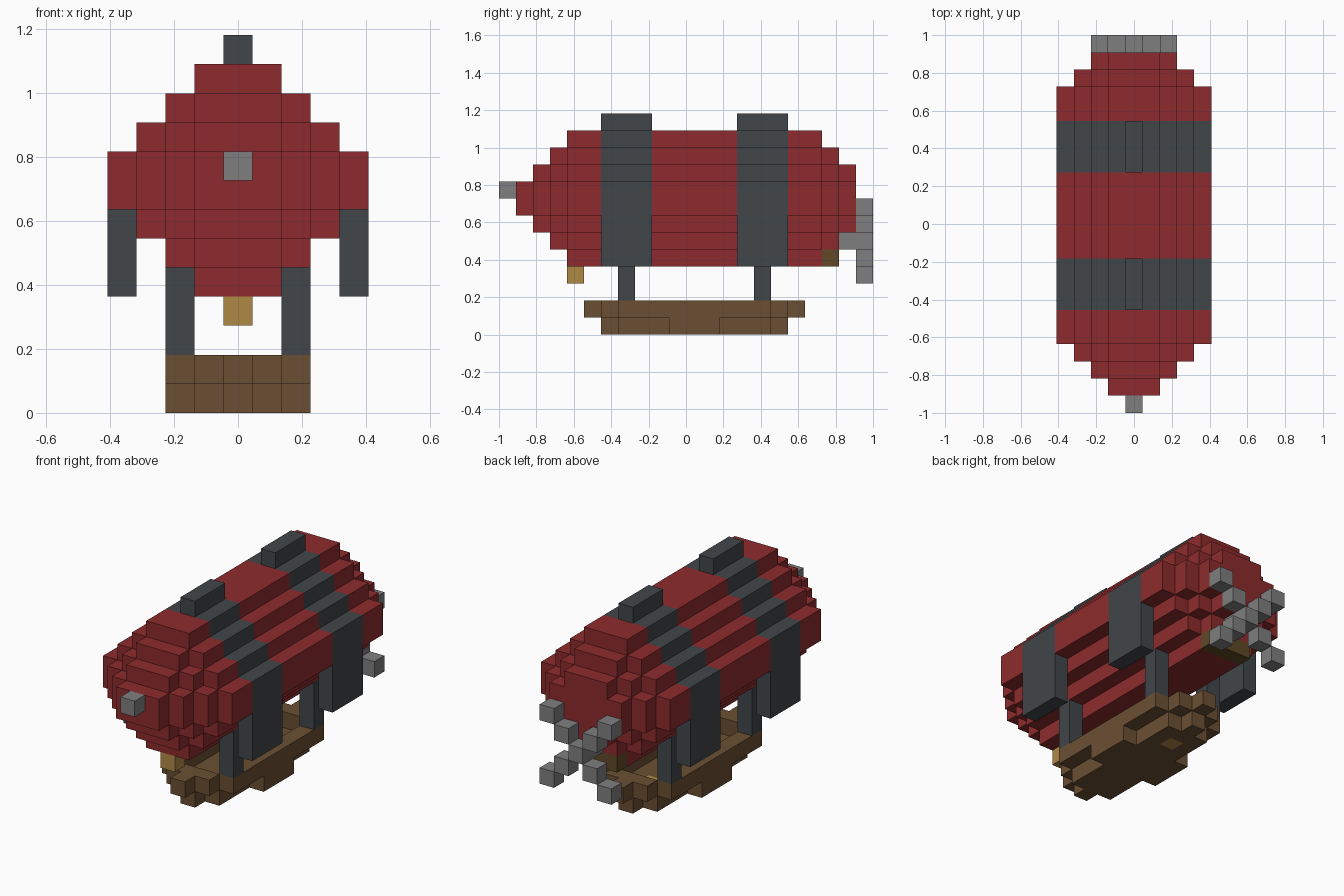
import bpy
import bmesh

cube = bpy.data.objects.get("Cube")
if cube:
    bpy.data.objects.remove(cube, do_unlink=True)

U = 1 / 11  # size of one block


def material(name, rgb):
    m = bpy.data.materials.new(name)
    m.use_nodes = True
    m.diffuse_color = (*rgb, 1)
    m.node_tree.nodes["Principled BSDF"].inputs["Base Color"].default_value = (*rgb, 1)
    return m


red = material("red", (0.27, 0.024, 0.026))
slate = material("slate", (0.053, 0.061, 0.068))
grey = material("grey", (0.212, 0.212, 0.212))
brown = material("brown", (0.147, 0.078, 0.033))
gold = material("gold", (0.434, 0.25, 0.06))
dark_wood = material("dark wood", (0.117, 0.065, 0.021))


def blocks(name, mat, boxes):
    """One object from boxes given as inclusive block ranges (x, y, z)."""
    bm = bmesh.new()
    for box in boxes:
        lo = [a for a, b in box]
        hi = [b + 1 for a, b in box]
        verts = bmesh.ops.create_cube(bm, size=1)["verts"]
        for v in verts:
            p = [hi[i] if v.co[i] > 0 else lo[i] for i in range(3)]
            v.co = ((p[0] - 0.5) * U, p[1] * U - 1, p[2] * U)
    mesh = bpy.data.meshes.new(name)
    bm.to_mesh(mesh)
    bm.free()
    mesh.materials.append(mat)
    bpy.context.collection.objects.link(bpy.data.objects.new(name, mesh))


def section(radius, y, lower=True, upper=True):
    """Stepped cross-section of the balloon, one slab per row."""
    rows = []
    for d in range(radius):
        w = radius - d
        if lower:
            rows.append(((-w, w), y, (7 - d, 7 - d)))
        if upper:
            rows.append(((-w, w), y, (8 + d, 8 + d)))
    return rows


bands = [(6, 8), (14, 16)]

# Balloon envelope: stepped ends, full middle, upper half left free at the bands
envelope = []
for radius, y in [(1, 1), (2, 2), (3, 3), (4, 4), (3, 19), (2, 20)]:
    envelope += section(radius, (y, y))
for y in [(5, 5), (9, 13), (17, 18)]:
    envelope += section(4, y)
for y in bands:
    envelope += [r for r in section(4, y, upper=False) if r[2] != (7, 7)]
    envelope.append(((-3, 3), y, (7, 7)))
blocks("balloon", red, envelope)

# Straps over the balloon with a top ridge and hanging side plates
for name, y in zip(("front", "rear"), bands):
    strap = section(4, y, lower=False)
    strap.append(((0, 0), y, (12, 12)))
    strap += [((x, x), y, (4, 7)) for x in (-4, 4)]
    blocks(name + "_strap", slate, strap)

# Struts holding the gondola
for name, y in (("front", 7), ("rear", 15)):
    blocks(name + "_struts", slate, [((x, x), (y, y), (2, 4)) for x in (-2, 2)])

# Gondola: stepped hull below, open rim above
hull = [((-1, 1), (7, 13), (0, 0)), ((-1, 1), (15, 15), (0, 0))]
hull += [((x, x), (14, 14), (0, 0)) for x in (-1, 1)]
hull += [((0, 0), (y, y), (0, 0)) for y in (6, 16)]
hull += [((x, x), (10, 12), (0, 0)) for x in (-2, 2)]
blocks("gondola_hull", brown, hull)
rim = [((x, x), (7, 15), (1, 1)) for x in (-2, 2)]
rim += [((-1, 1), (y, y), (1, 1)) for y in (6, 16)]
rim += [((0, 0), (y, y), (1, 1)) for y in (5, 17)]
blocks("gondola_rim", brown, rim)
blocks("gondola_floor_inlay", gold, [((0, 0), (14, 14), (0, 0))])

# Nose tip, lamp and tail bracket
blocks("nose_tip", grey, [((0, 0), (0, 0), (8, 8))])
blocks("lamp", gold, [((0, 0), (4, 4), (3, 3))])
blocks("tail_bracket", dark_wood, [((-1, 1), (19, 19), (4, 4))])

# Cross-shaped propeller on a short shaft
propeller = [((0, 0), (20, 21), (5, 5))]
for i in (-2, -1, 1, 2):
    propeller += [((i, i), (21, 21), (5 + s * i, 5 + s * i)) for s in (-1, 1)]
blocks("propeller", grey, propeller)
